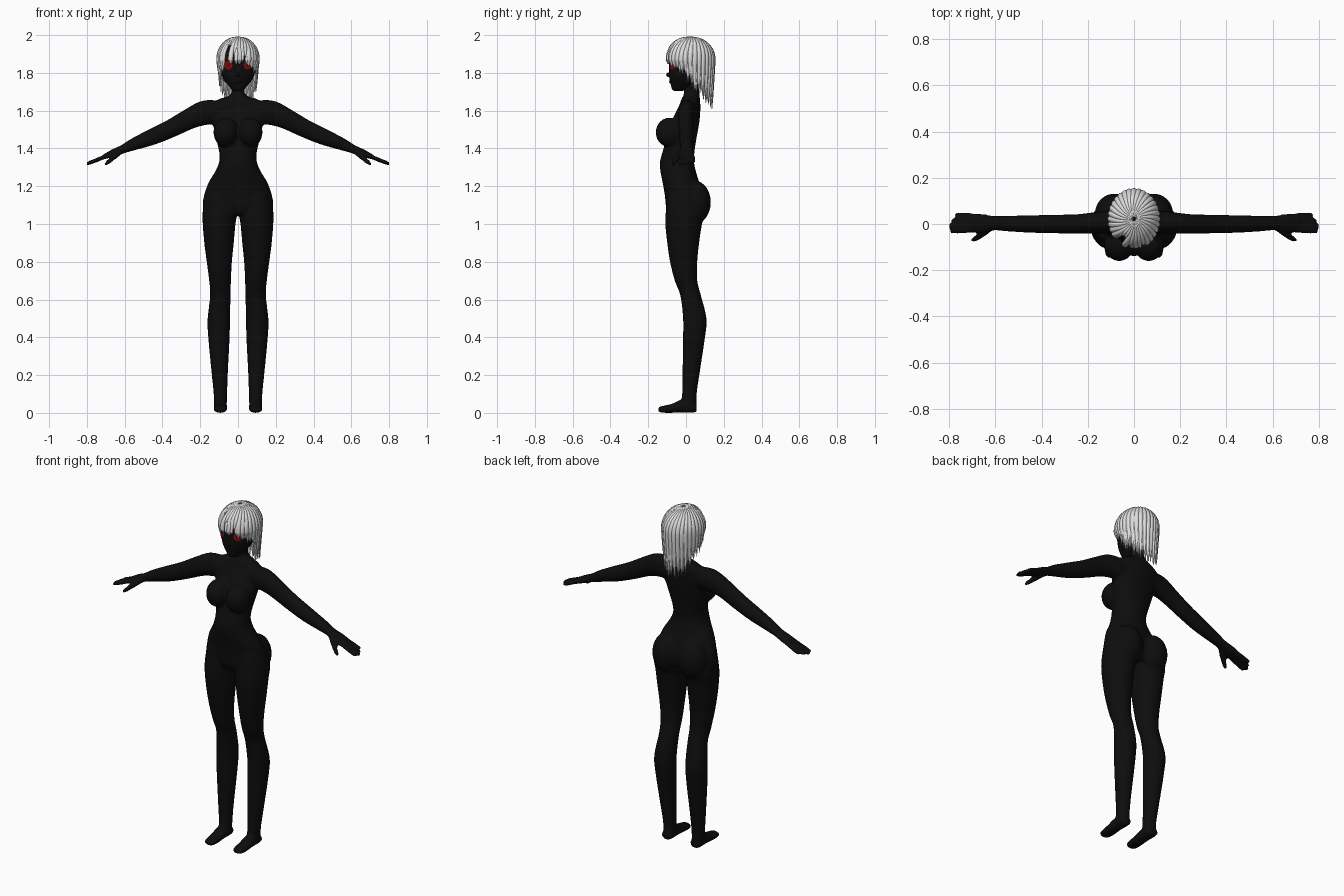
import bpy, bmesh, math, random
from mathutils import Vector, Matrix
from mathutils.bvhtree import BVHTree

random.seed(4)
cube = bpy.data.objects.get("Cube")
if cube:
    bpy.data.objects.remove(cube)
X, Y, Z = Vector((1, 0, 0)), Vector((0, 1, 0)), Vector((0, 0, 1))


def material(name, r, g, b):
    m = bpy.data.materials.new(name)
    m.use_nodes = True
    m.diffuse_color = (r, g, b, 1)
    bsdf = m.node_tree.nodes["Principled BSDF"]
    bsdf.inputs["Base Color"].default_value = (r, g, b, 1)
    return m


black = material("body black", 0.004, 0.004, 0.004)
white = material("hair white", 0.72, 0.72, 0.72)
red = material("iris red", 0.28, 0.004, 0.004)
dark_red = material("lash dark red", 0.12, 0.002, 0.002)


def resample(rows, n):
    """Catmull-Rom interpolation through rows of numbers."""
    out = []
    for i in range(len(rows) - 1):
        p = [rows[max(i - 1, 0)], rows[i], rows[i + 1], rows[min(i + 2, len(rows) - 1)]]
        for k in range(n):
            t = k / n
            out.append([b + 0.5 * t * (c - a + t * (2*a - 5*b + 4*c - d + t * (3*(b - c) + d - a)))
                        for a, b, c, d in zip(*p)])
    return out + [list(rows[-1])]


def tube(bm, rows, ref=Y, axis=None, n=4, sides=24):
    """Closed tube; each row is x, y, z and the two radii."""
    rows = resample(rows, n) if n > 1 else rows
    pts = [Vector(r[:3]) for r in rows]
    rings = []
    for i, r in enumerate(rows):
        t = axis or (pts[min(i + 1, len(pts) - 1)] - pts[max(i - 1, 0)]).normalized()
        a = ref.cross(t).normalized()
        b = t.cross(a)
        rings.append([bm.verts.new(pts[i] + a * r[3] * math.cos(w) + b * r[4] * math.sin(w))
                      for w in (math.tau * k / sides for k in range(sides))])
    for p, q in zip(rings, rings[1:]):
        for k in range(sides):
            j = (k + 1) % sides
            bm.faces.new((p[k], p[j], q[j], q[k]))
    bm.faces.new(rings[0][::-1])
    bm.faces.new(rings[-1])


def ball(bm, center, size):
    m = Matrix.Translation(center) @ Matrix.Diagonal((*size, 1))
    bmesh.ops.create_uvsphere(bm, u_segments=24, v_segments=16, radius=1, matrix=m)


def finish(bm, name, mat):
    me = bpy.data.meshes.new(name)
    for f in bm.faces:
        f.smooth = True
    bm.to_mesh(me)
    bm.free()
    me.materials.append(mat)
    ob = bpy.data.objects.new(name, me)
    bpy.context.collection.objects.link(ob)
    return ob


def slices(bm, rows, sx=1):
    """Stacked horizontal ellipses: z, x min, x max, y front, y back."""
    tube(bm, [(sx * (a + b) / 2, (f + k) / 2, z, (b - a) / 2, (k - f) / 2)
              for z, a, b, f, k in rows], axis=-Z)


# Torso and neck
bm = bmesh.new()
torso = [(1.74, .038, -.01, .07), (1.685, .039, -.013, .072), (1.66, .105, -.025, .074),
         (1.63, .145, -.035, .076), (1.58, .148, -.06, .075), (1.52, .132, -.085, .068),
         (1.45, .116, -.105, .055), (1.38, .1, -.125, .045), (1.33, .1, -.138, .043),
         (1.28, .12, -.136, .052), (1.22, .156, -.124, .07), (1.15, .181, -.112, .088),
         (1.09, .186, -.106, .085), (1.05, .15, -.09, .07)]
slices(bm, [(z, -w, w, f, b) for z, w, f, b in torso])

leg = [(1.16, .01, .172, -.1, .085), (1.06, .004, .188, -.108, .1), (1.0, .013, .187, -.11, .085),
       (.9, .022, .179, -.1, .07), (.8, .032, .166, -.085, .06), (.7, .037, .153, -.06, .06),
       (.62, .039, .148, -.03, .08), (.5, .042, .161, -.016, .109), (.4, .044, .158, -.016, .101),
       (.2, .054, .139, -.019, .071), (.1, .057, .129, -.021, .057), (.02, .06, .126, -.03, .056)]
foot = [(.056, .025, .028, .022), (.03, .03, .034, .03), (-.03, .034, .035, .034),
        (-.07, .025, .036, .025), (-.11, .02, .036, .02), (-.138, .018, .03, .016),
        (-.147, .018, .018, .01)]
arm = [(.09, .01, 1.59, .06, .05), (.17, .005, 1.59, .066, .046), (.25, 0, 1.56, .056, .042),
       (.35, 0, 1.508, .049, .04), (.45, 0, 1.463, .044, .038), (.55, .002, 1.423, .033, .034),
       (.61, .004, 1.396, .023, .032), (.66, .005, 1.376, .02, .04), (.71, .005, 1.355, .013, .038)]

for s in (-1, 1):
    # Breasts and buttocks
    ball(bm, (s * .064, -.088, 1.485), (.066, .073, .078))
    ball(bm, (s * .085, .045, 1.115), (.085, .087, .115))
    # Legs and feet
    slices(bm, leg, s)
    tube(bm, [(s * .093, y, z, w, h) for y, z, w, h in foot], ref=Z, axis=-Y)
    # Arms and hands
    tube(bm, [(s * r[0], *r[1:]) for r in arm])
    for y, tip in ((.039, .775), (.015, .792), (-.008, .802), (-.03, .798)):
        drop = 1.355 - (tip - .7) * .36
        tube(bm, [(s * .68, y * .9, 1.366, .011, .012), (s * (tip - .02), y, drop + .007, .011, .012),
                  (s * tip, y, drop, .008, .008)], sides=12)
    tube(bm, [(s * .62, -.015, 1.385, .016, .016), (s * .66, -.045, 1.352, .015, .015),
              (s * .69, -.066, 1.325, .012, .012), (s * .704, -.074, 1.313, .007, .007)], sides=12)

body = finish(bm, "body", black)
mod = body.modifiers.new("blend parts", "REMESH")
mod.mode = "VOXEL"
mod.voxel_size = .008
mod.use_smooth_shade = True
mod = body.modifiers.new("soften", "SMOOTH")
mod.factor = .5
mod.iterations = 5

# Head with a small nose
bm = bmesh.new()
slices(bm, [(z, -w, w, c - d, c + d) for z, w, c, d in (
    (1.982, .012, .022, .015), (1.97, .048, .022, .06), (1.94, .078, .02, .09),
    (1.88, .095, .017, .105), (1.82, .094, .01, .1), (1.77, .079, -.003, .085),
    (1.735, .052, -.022, .058), (1.71, .03, -.038, .034), (1.703, .012, -.04, .014))])
skull = BVHTree.FromBMesh(bm)
ball(bm, (0, -.083, 1.79), (.011, .022, .014))
ball(bm, (0, -.078, 1.752), (.02, .011, .009))
finish(bm, "head", black)


def plate(name, shape, mat, nu, nv, lift):
    """Thin patch laid on the face; shape maps u, v in 0..1 to x, z."""
    bm = bmesh.new()
    grid = []
    for i in range(nu + 1):
        row = []
        for j in range(nv + 1):
            x, z = shape(i / nu, j / nv)
            hit = skull.ray_cast(Vector((x, -1, z)), Y)[0]
            row.append(bm.verts.new((x, (hit.y if hit else 0) - lift, z)))
        grid.append(row)
    for p, q in zip(grid, grid[1:]):
        for j in range(nv):
            bm.faces.new((p[j], q[j], q[j + 1], p[j + 1]))
    bmesh.ops.remove_doubles(bm, verts=bm.verts, dist=.00005)
    bmesh.ops.recalc_face_normals(bm, faces=bm.faces)
    if sum(f.normal.y for f in bm.faces) > 0:
        bmesh.ops.reverse_faces(bm, faces=bm.faces)
    finish(bm, name, mat)


def disc(cx, cz, rx, rz):
    return lambda u, v: (cx + rx * v * math.cos(u * math.tau), cz + rz * v * math.sin(u * math.tau))


def stroke(s, z, bow, width, x0, x1):
    return lambda u, v: (s * (x0 + (x1 - x0) * u),
                         z + bow * math.sin(math.pi * u) + width * (v - .5) * (.3 + u * .7))


# Eyes
for s, side in ((-1, "right"), (1, "left")):
    plate(side + "_iris", disc(s * .05, 1.842, .02, .023), red, 24, 4, .003)
    plate(side + "_pupil", disc(s * .05, 1.842, .007, .01), dark_red, 16, 2, .005)
    plate(side + "_upper_lash", stroke(s, 1.866, .012, .01, .022, .09), dark_red, 14, 2, .004)
    plate(side + "_lower_lash", stroke(s, 1.822, -.005, .004, .032, .078), dark_red, 12, 2, .004)
    plate(side + "_brow", stroke(s, 1.892, .008, .006, .022, .086), dark_red, 12, 2, .004)

# Hair: strands sweep over a dome from the crown, then hang
CENTER, RX, RY, RZ = Vector((0, .022, 1.872)), .102, .121, .117


def strand(bm, phi, z_end, width, scale):
    theta_end = math.acos(max(0, min(1, (z_end - CENTER.z) / RZ)))
    path = []
    for k in range(10):
        th = .08 + (theta_end - .08) * k / 9
        a = phi + .3 * (1 - math.sin(th))
        path.append((math.sin(th) * math.sin(a), -math.sin(th) * math.cos(a),
                     CENTER.z + RZ * scale * math.cos(th)))
    if z_end < CENTER.z:
        x, y, z = path[-1]
        for k in range(1, 8):
            f = 1 - .04 * k / 7
            path.append((x * f, y * f, z + (z_end - z) * k / 7))
    rows, last = [], len(path) - 1
    for k, (x, y, z) in enumerate(path):
        taper = min(1, (last - k) / (last * .4)) ** .7
        w = (width * min(1, math.hypot(x, y)) + .0015) * taper + .0006
        rows.append((x * RX * scale, CENTER.y + y * RY * scale, z, w, w * .9))
    outward = Vector((math.sin(phi), -math.cos(phi), .35)).normalized()
    tube(bm, rows, ref=outward, n=2, sides=8)


bm = bmesh.new()
COUNT = 32
for layer, (width, scale) in enumerate(((.0125, 1), (.009, .98), (.006, 1.01))):
    for i in range(COUNT):
        phi = math.tau * (i + .5 * (layer == 1) + .25 * (layer == 2)) / COUNT - math.pi
        y = CENTER.y - RY * math.cos(phi)
        z_end = 1.75 - y + random.uniform(-.005, .05)
        if -.8 < phi < -.4:  # parting in the fringe
            z_end = 1.945
        strand(bm, phi, max(z_end, 1.605), width, scale)
finish(bm, "hair", white)
